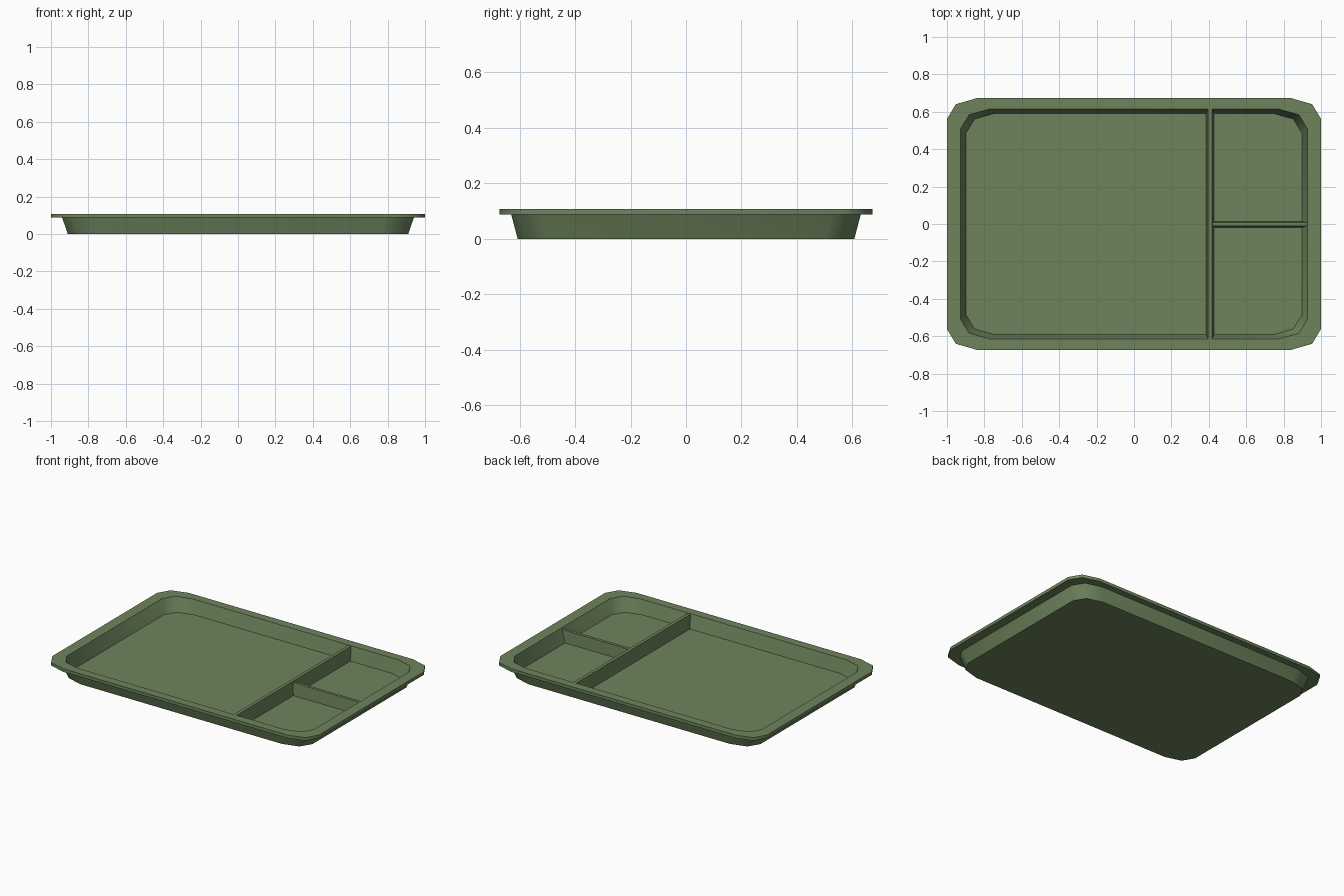
import bpy, bmesh, math

if "Cube" in bpy.data.objects:
    bpy.data.objects.remove(bpy.data.objects["Cube"])

green = bpy.data.materials.new("olive_green")
green.diffuse_color = (0.153, 0.231, 0.107, 1)
green.use_nodes = True
green.node_tree.nodes["Principled BSDF"].inputs["Base Color"].default_value = green.diffuse_color


def finish(name, bm):
    bmesh.ops.recalc_face_normals(bm, faces=bm.faces)
    me = bpy.data.meshes.new(name)
    bm.to_mesh(me)
    bm.free()
    me.materials.append(green)
    ob = bpy.data.objects.new(name, me)
    bpy.context.collection.objects.link(ob)
    return ob


def loft(name, rings):
    # skin a stack of closed point loops and cap both ends
    bm = bmesh.new()
    loops = [[bm.verts.new(p) for p in r] for r in rings]
    n = len(loops[0])
    for a, b in zip(loops, loops[1:]):
        for i in range(n):
            j = (i + 1) % n
            bm.faces.new((a[i], a[j], b[j], b[i]))
    bm.faces.new(loops[0])
    bm.faces.new(loops[-1])
    return finish(name, bm)


def rounded(hx, hy, z, rx=0.155, ry=0.105):
    # rectangle with two-segment corners
    pts = []
    for k, (sx, sy) in enumerate([(1, 1), (-1, 1), (-1, -1), (1, -1)]):
        for s in range(3):
            a = math.radians(90 * k + 45 * s)
            pts.append((sx * (hx - rx) + rx * math.cos(a),
                        sy * (hy - ry) + ry * math.sin(a), z))
    return pts


def rect(x0, x1, y0, y1, z):
    return [(x0, y0, z), (x1, y0, z), (x1, y1, z), (x0, y1, z)]


# tray shell: underside, outer wall, flat rim, inner wall, floor
tray = loft("tray_body", [
    rounded(0.91, 0.607, 0.0),
    rounded(0.94, 0.63, 0.087),
    rounded(1.0, 0.673, 0.087, 0.16, 0.112),
    rounded(1.0, 0.673, 0.108, 0.16, 0.112),
    rounded(0.927, 0.615, 0.108),
    rounded(0.897, 0.592, 0.016),
])
bpy.context.view_layer.objects.active = tray
tray.select_set(True)
bpy.ops.object.shade_smooth_by_angle(angle=math.radians(48))

# tapered dividers between the compartments
loft("long_divider", [rect(0.385, 0.429, -0.594, 0.594, 0.014),
                      rect(0.396, 0.418, -0.614, 0.614, 0.105)])
loft("short_divider", [rect(0.41, 0.899, -0.02, 0.014, 0.014),
                       rect(0.41, 0.925, -0.011, 0.009, 0.098)])
